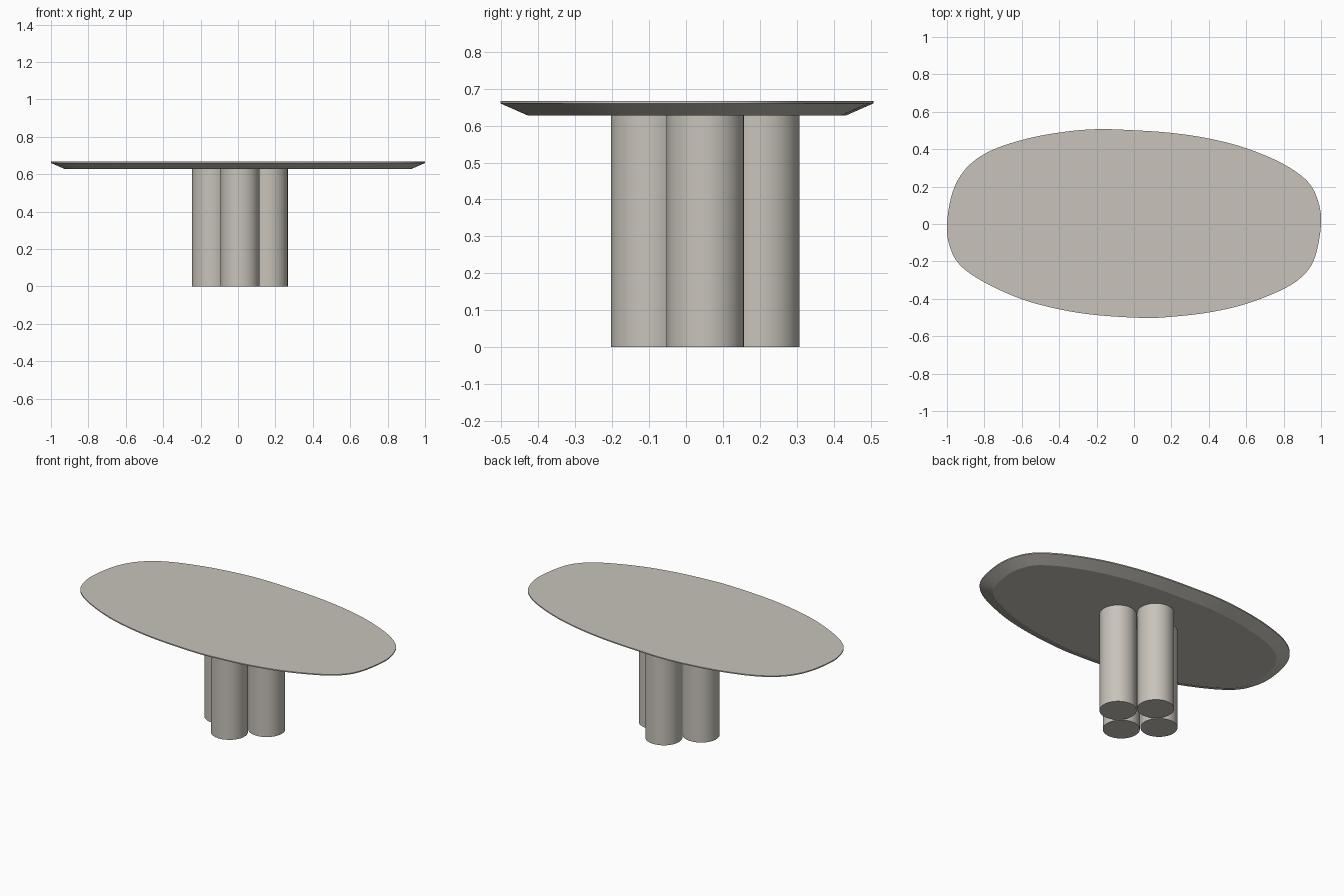
import bpy, bmesh, math
from mathutils import Vector

if "Cube" in bpy.data.objects:
    bpy.data.objects.remove(bpy.data.objects["Cube"])

stone = bpy.data.materials.new("warm grey stone")
stone.diffuse_color = (0.58, 0.55, 0.495, 1)
stone.use_nodes = True
stone.node_tree.nodes["Principled BSDF"].inputs["Base Color"].default_value = stone.diffuse_color


def finish(name, bm):
    bmesh.ops.recalc_face_normals(bm, faces=bm.faces)
    mesh = bpy.data.meshes.new(name)
    bm.to_mesh(mesh)
    bm.free()
    mesh.materials.append(stone)
    obj = bpy.data.objects.new(name, mesh)
    bpy.context.collection.objects.link(obj)
    bpy.ops.object.select_all(action='DESELECT')
    obj.select_set(True)
    bpy.context.view_layer.objects.active = obj
    bpy.ops.object.shade_smooth_by_angle(angle=math.radians(20))
    return obj


def smooth_loop(points, steps):
    """Closed Catmull-Rom curve through the points."""
    n, out = len(points), []
    for i in range(n):
        a, b, c, d = (Vector(points[(i + k) % n]) for k in (-1, 0, 1, 2))
        for s in range(steps):
            t = s / steps
            out.append(0.5 * (2 * b + (c - a) * t + (2 * a - 5 * b + 4 * c - d) * t * t
                              + (3 * b - a - 3 * c + d) * t ** 3))
    return out


def inset(loop, dist):
    """Offset a counter-clockwise loop inwards."""
    n, out = len(loop), []
    for i, p in enumerate(loop):
        t = (loop[(i + 1) % n] - loop[i - 1]).normalized()
        out.append(p + Vector((-t.y, t.x)) * dist)
    return out


# Pebble-shaped top: outline counter-clockwise from the right end
outline = [(1, 0), (.985, .12), (.93, .225), (.8, .32), (.6, .405), (.4, .457), (.2, .487),
           (0, .501), (-.2, .507), (-.4, .489), (-.6, .449), (-.78, .385), (-.9, .295),
           (-.97, .17), (-1, 0), (-.985, -.12), (-.93, -.22), (-.8, -.312), (-.6, -.402),
           (-.4, -.456), (-.2, -.487), (.05, -.502), (.2, -.496), (.4, -.473), (.6, -.427),
           (.8, -.347), (.91, -.27), (.97, -.17)]
rim = smooth_loop(outline, 6)
bm = bmesh.new()
rings = []
for loop, z in ((inset(rim, .075), .627), (rim, .66), (rim, .667)):
    rings.append([bm.verts.new((p.x, p.y, z)) for p in loop])
n = len(rim)
for lo, hi in zip(rings, rings[1:]):
    for i in range(n):
        j = (i + 1) % n
        bm.faces.new((lo[i], lo[j], hi[j], hi[i]))
bm.faces.new(rings[0][::-1])
bm.faces.new(rings[-1])
finish("table_top", bm)

# Cluster of four round columns in a diamond
radius, spread, height = .1045, .151, .627
for name, dx, dy in (("front_leg", 0, -1), ("back_leg", 0, 1),
                     ("left_leg", -1, 0), ("right_leg", 1, 0)):
    bm = bmesh.new()
    bmesh.ops.create_cone(bm, cap_ends=True, segments=64, radius1=radius,
                          radius2=radius, depth=height)
    bmesh.ops.translate(bm, verts=bm.verts,
                        vec=(.0105 + dx * spread, .052 + dy * spread, height / 2))
    finish(name, bm)
